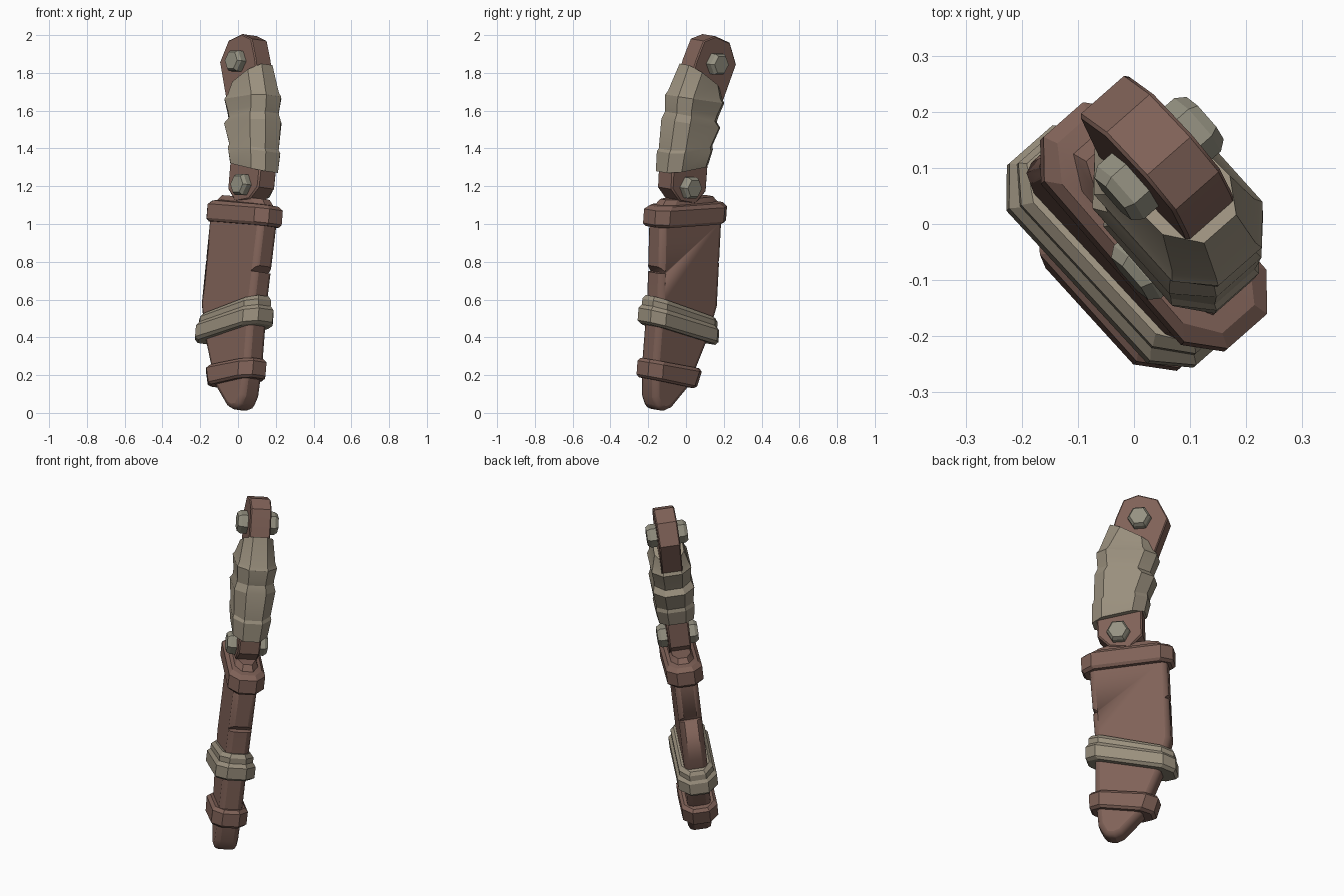
import bpy, bmesh, math
from mathutils import Matrix, Vector

if "Cube" in bpy.data.objects:
    bpy.data.objects.remove(bpy.data.objects["Cube"])

# Leaning frame: a = wide direction, c = thickness direction, h = up along the lean
LEAN = 0.109
u = Vector((0.66, -0.75, 0)).normalized()
n = Vector((0.75, 0.66, 0)).normalized()
up = (n * LEAN + Vector((0, 0, 1))).normalized()
thick = up.cross(u).normalized()
FRAME = Matrix.Translation(n * -0.0916) @ Matrix((u, thick, up)).transposed().to_4x4()
K = 1 / up.z


def material(name, rgb):
    m = bpy.data.materials.new(name)
    m.diffuse_color = (*rgb, 1)
    m.use_nodes = True
    m.node_tree.nodes["Principled BSDF"].inputs["Base Color"].default_value = m.diffuse_color
    return m


LEATHER = material("brown_leather", (0.216, 0.122, 0.097))
CLOTH = material("grey_wrap", (0.32, 0.275, 0.205))
METAL = material("dull_metal", (0.30, 0.285, 0.222))


def finish(bm, name, mat, bevel=0.0, segments=1, cutters=()):
    bmesh.ops.recalc_face_normals(bm, faces=bm.faces)
    me = bpy.data.meshes.new(name)
    bm.to_mesh(me)
    bm.free()
    ob = bpy.data.objects.new(name, me)
    bpy.context.collection.objects.link(ob)
    ob.matrix_world = FRAME
    if mat:
        me.materials.append(mat)
    if bevel:
        mod = ob.modifiers.new("soft_edges", 'BEVEL')
        mod.width, mod.segments = bevel, segments
        mod.limit_method, mod.angle_limit = 'ANGLE', math.radians(50)
    for cut in cutters:
        mod = ob.modifiers.new("notch", 'BOOLEAN')
        mod.operation, mod.object, mod.solver = 'DIFFERENCE', cut, 'EXACT'
    bpy.ops.object.select_all(action='DESELECT')
    ob.select_set(True)
    bpy.context.view_layer.objects.active = ob
    bpy.ops.object.shade_smooth_by_angle(angle=math.radians(25))
    return ob


def bridge(bm, loops):
    rows = [[bm.verts.new(p) for p in lp] for lp in loops]
    for r, s in zip(rows, rows[1:]):
        for i in range(len(r)):
            j = (i + 1) % len(r)
            bm.faces.new((r[i], r[j], s[j], s[i]))
    bm.faces.new(rows[0])
    bm.faces.new(rows[-1])


def plate(name, outline, t, mat, **kw):
    """Flat outline (a, z) given a half thickness t."""
    bm = bmesh.new()
    bridge(bm, [[(a, s * t, z * K) for a, z in outline] for s in (-1, 1)])
    return finish(bm, name, mat, **kw)


def wrap(name, rings, mat, corner=0.06, **kw):
    """Loft of eight-sided rings: front a, front z, back a, back z, half thickness."""
    bm = bmesh.new()
    loops = []
    for f, zf, b, zb, t in rings:
        e = t * 0.48
        pts = [(f, e), (f - corner, t), (b + corner, t), (b, e),
               (b, -e), (b + corner, -t), (f - corner, -t), (f, -e)]
        loops.append([(a, c, (zb + (zf - zb) * (a - b) / (f - b)) * K) for a, c in pts])
    bridge(bm, loops)
    return finish(bm, name, mat, **kw)


# Sheath with two nicks in its edges
nicks = []
for name, pts in (("front_nick", [(0.27, 0.82), (0.27, 0.74), (0.185, 0.745)]),
                  ("back_nick", [(-0.25, 0.88), (-0.25, 0.80), (-0.175, 0.80)])):
    cut = plate(name, pts, 0.2, None)
    cut.hide_render = True
    cut.hide_viewport = True
    nicks.append(cut)
plate("sheath", [(0.235, 1.02), (0.21, 0.6), (0.213, 0.27), (0.2, 0.09), (0.165, 0.02),
                 (0.11, 0.015), (0.07, 0.03), (-0.04, 0.14), (-0.098, 0.27), (-0.155, 0.4),
                 (-0.203, 0.57), (-0.19, 1.04)], 0.063, LEATHER,
      bevel=0.028, segments=2, cutters=nicks)

# Sheath mouth collar, stepped in at the top
wrap("mouth_collar", [(0.262, 0.985, -0.208, 1.01, 0.088), (0.277, 1.0, -0.223, 1.025, 0.098),
                      (0.277, 1.075, -0.223, 1.10, 0.098), (0.25, 1.095, -0.198, 1.12, 0.08),
                      (0.215, 1.10, -0.165, 1.125, 0.062), (0.19, 1.13, -0.14, 1.15, 0.05)], LEATHER)

# Cloth band: broad lower fold and narrower upper fold
wrap("band_lower_fold", [(0.247, 0.47, -0.212, 0.365, 0.094), (0.262, 0.485, -0.228, 0.38, 0.107),
                         (0.262, 0.55, -0.228, 0.44, 0.107), (0.245, 0.57, -0.215, 0.46, 0.092)], CLOTH)
wrap("band_upper_fold", [(0.246, 0.54, -0.218, 0.43, 0.092), (0.246, 0.60, -0.218, 0.485, 0.092),
                         (0.232, 0.62, -0.207, 0.505, 0.075)], CLOTH)

# Leather band near the tip
wrap("tip_band", [(0.235, 0.185, -0.085, 0.135, 0.085), (0.247, 0.20, -0.105, 0.145, 0.096),
                  (0.247, 0.272, -0.13, 0.222, 0.096), (0.232, 0.288, -0.118, 0.24, 0.08)], LEATHER)

# Tang ends that show below and above the grip wrap
plate("grip_base", [(0.19, 1.36), (0.185, 1.19), (0.12, 1.125), (0.01, 1.11),
                    (-0.06, 1.18), (-0.06, 1.38)], 0.06, LEATHER, bevel=0.008)
plate("pommel", [(0.13, 1.68), (0.075, 1.87), (0.03, 1.975), (-0.05, 2.0), (-0.155, 1.965),
                 (-0.21, 1.85), (-0.13, 1.64)], 0.057, LEATHER, bevel=0.006)

# Layered cloth wound on the curved grip
wrap("grip_wrap", [(0.215, 1.275, -0.072, 1.32, 0.094), (0.213, 1.38, -0.092, 1.40, 0.105),
                   (0.203, 1.395, -0.088, 1.42, 0.1), (0.195, 1.55, -0.13, 1.515, 0.112),
                   (0.178, 1.59, -0.107, 1.545, 0.1), (0.182, 1.62, -0.12, 1.58, 0.1),
                   (0.182, 1.68, -0.147, 1.645, 0.108), (0.168, 1.70, -0.135, 1.67, 0.098),
                   (0.108, 1.845, -0.128, 1.71, 0.08)], CLOTH)

# Hexagonal bolts on both faces
for label, a, z in (("lower", 0.068, 1.2), ("upper", -0.058, 1.855)):
    for side, s in (("left", -1), ("right", 1)):
        bm = bmesh.new()
        bridge(bm, [[(a + r * math.cos(i * math.pi / 3), s * c, z * K + r * math.sin(i * math.pi / 3))
                     for i in range(6)] for r, c in ((0.063, 0.04), (0.063, 0.092), (0.05, 0.11))])
        finish(bm, f"{label}_bolt_{side}", METAL)
